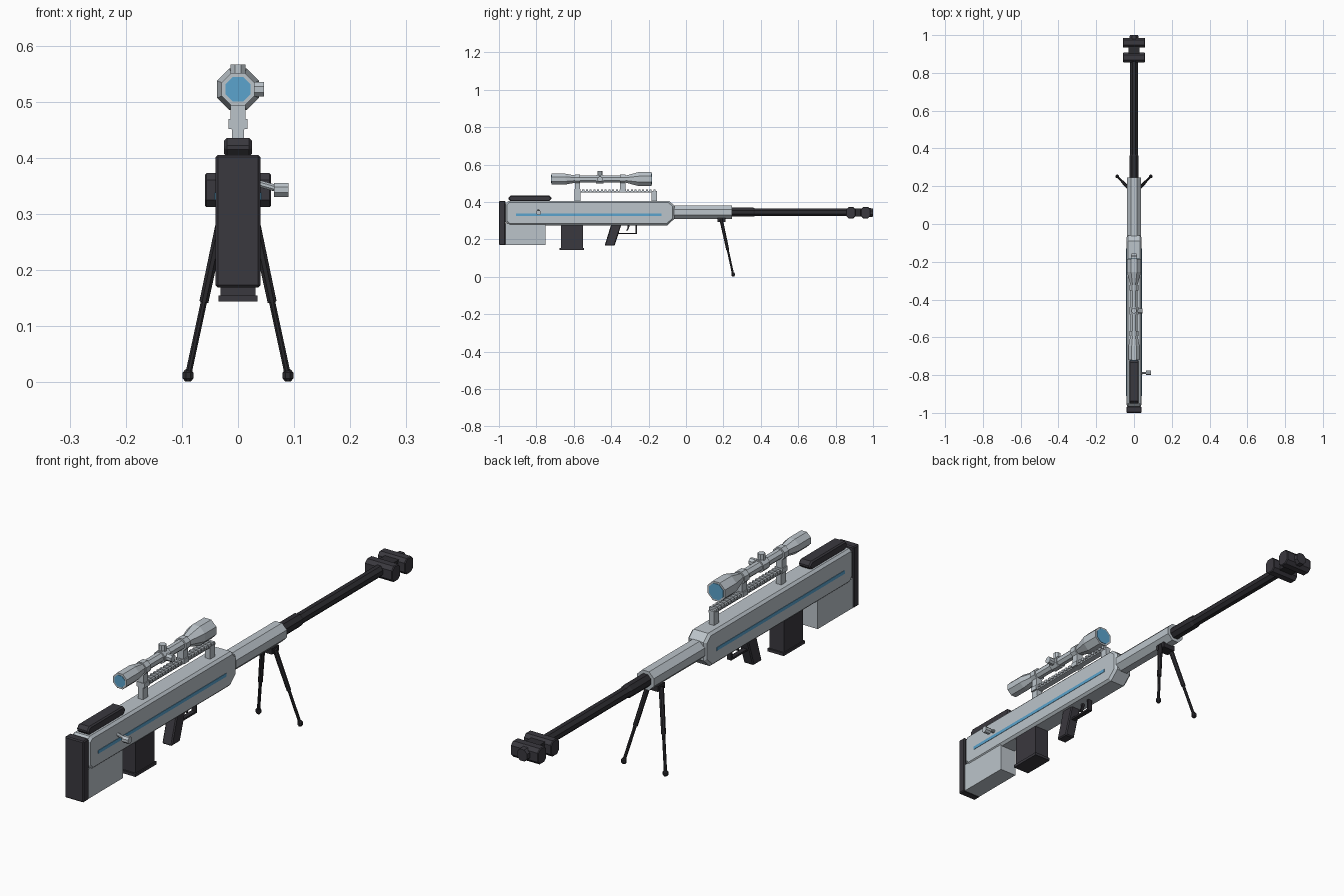
import bpy, bmesh, math
from mathutils import Vector

cube = bpy.data.objects.get("Cube")
if cube:
    bpy.data.objects.remove(cube, do_unlink=True)


def make_material(name, rgb):
    mat = bpy.data.materials.new(name)
    mat.use_nodes = True
    mat.diffuse_color = (*rgb, 1)
    mat.node_tree.nodes["Principled BSDF"].inputs["Base Color"].default_value = (*rgb, 1)
    return mat


GREY = make_material("light grey metal", (0.50, 0.55, 0.59))
DARK = make_material("dark rubber", (0.042, 0.04, 0.049))
BLACK = make_material("black metal", (0.027, 0.026, 0.031))
BLUE = make_material("blue", (0.105, 0.37, 0.61))


def finish(name, bm, mat, bevel=0):
    bmesh.ops.recalc_face_normals(bm, faces=bm.faces)
    mesh = bpy.data.meshes.new(name)
    bm.to_mesh(mesh)
    bm.free()
    mesh.materials.append(mat)
    obj = bpy.data.objects.new(name, mesh)
    bpy.context.collection.objects.link(obj)
    if bevel:
        mod = obj.modifiers.new("Bevel", "BEVEL")
        mod.width = bevel
        mod.segments = 1
        mod.limit_method = "ANGLE"
        mod.angle_limit = math.radians(60)
    return obj


def slab(name, outline, x0, x1, mat, bevel=0):
    """Extrude a side outline of (y, z) points across x."""
    bm = bmesh.new()
    face = bm.faces.new([bm.verts.new((x0, y, z)) for y, z in outline])
    ext = bmesh.ops.extrude_face_region(bm, geom=[face])["geom"]
    verts = [g for g in ext if isinstance(g, bmesh.types.BMVert)]
    bmesh.ops.translate(bm, verts=verts, vec=(x1 - x0, 0, 0))
    return finish(name, bm, mat, bevel)


def box(name, x, y, z, mat, bevel=0):
    outline = [(y[0], z[0]), (y[1], z[0]), (y[1], z[1]), (y[0], z[1])]
    return slab(name, outline, x[0], x[1], mat, bevel)


def chamfered(name, half_x, y, z, c, mat, bevel=0):
    """Box whose four edges along x are cut off."""
    (a, b), (d, e) = y, z
    outline = [(a + c, d), (b - c, d), (b, d + c), (b, e - c),
               (b - c, e), (a + c, e), (a, e - c), (a, d + c)]
    return slab(name, outline, -half_x, half_x, mat, bevel)


def turned(name, stations, start, direction, mat, sides=8):
    """Faceted solid along an axis; stations are (distance, flat radius)."""
    bm = bmesh.new()
    turn = Vector(direction).to_track_quat("Z", "Y")
    rings = []
    for dist, flat in stations:
        r = flat / math.cos(math.pi / sides)
        ring = []
        for i in range(sides):
            a = math.tau * (i + 0.5) / sides
            p = turn @ Vector((r * math.cos(a), r * math.sin(a), dist))
            ring.append(bm.verts.new(p + Vector(start)))
        rings.append(ring)
    for lo, hi in zip(rings, rings[1:]):
        for i in range(sides):
            j = (i + 1) % sides
            bm.faces.new((lo[i], lo[j], hi[j], hi[i]))
    bm.faces.new(rings[0])
    bm.faces.new(rings[-1])
    return finish(name, bm, mat)


def rod(name, p, q, r0, r1, mat, sides=8):
    d = Vector(q) - Vector(p)
    return turned(name, [(0, r0), (d.length, r1)], p, d, mat, sides)


ALONG = (0, 1, 0)

# Receiver and stock
slab("receiver", [(-0.965, 0.295), (-0.945, 0.275), (-0.10, 0.275), (-0.062, 0.31),
                  (-0.062, 0.38), (-0.09, 0.405), (-0.95, 0.405), (-0.965, 0.39)],
     -0.04, 0.04, GREY, 0.009)
box("lower_stock", (-0.036, 0.036), (-0.968, -0.752), (0.17, 0.285), GREY)
box("butt_pad", (-0.04, 0.04), (-1.0, -0.966), (0.169, 0.405), DARK, 0.004)
chamfered("cheek_rest", 0.025, (-0.95, -0.72), (0.402, 0.435), 0.013, DARK, 0.005)
for side in (-1, 1):
    box("side_stripe", sorted((side * 0.038, side * 0.0415)), (-0.91, -0.13),
        (0.325, 0.338), BLUE)

# Bolt handle, on the left of the model only
rod("bolt_arm", (0.034, -0.79, 0.355), (0.07, -0.788, 0.345), 0.006, 0.006, GREY)
rod("bolt_knob", (0.064, -0.788, 0.343), (0.09, -0.788, 0.343), 0.0125, 0.0125, GREY)

# Magazine
box("magazine", (-0.031, 0.031), (-0.668, -0.552), (0.15, 0.28), DARK)
box("magazine_base", (-0.035, 0.035), (-0.675, -0.546), (0.144, 0.155), DARK)

# Grip, trigger and guard
slab("grip", [(-0.435, 0.166), (-0.382, 0.166), (-0.345, 0.28), (-0.40, 0.28)],
     -0.021, 0.021, DARK, 0.004)
box("guard_bottom", (-0.009, 0.009), (-0.365, -0.263), (0.228, 0.235), BLACK)
box("guard_front", (-0.009, 0.009), (-0.27, -0.263), (0.228, 0.28), BLACK)
slab("trigger", [(-0.312, 0.28), (-0.30, 0.28), (-0.304, 0.262), (-0.314, 0.244),
                 (-0.319, 0.247), (-0.312, 0.262)], -0.005, 0.005, BLACK)

# Fore-end and barrel
turned("fore_end", [(0, 0.036), (0.312, 0.036)], (0, -0.065, 0.345), ALONG, GREY)
turned("barrel", [(0, 0.024), (0.13, 0.024), (0.14, 0.02), (0.64, 0.02)],
       (0, 0.23, 0.345), ALONG, BLACK)

# Muzzle brake
for y0, y1 in ((0.856, 0.907), (0.934, 0.986)):
    chamfered("brake_block", 0.059, (y0, y1), (0.312, 0.373), 0.013, DARK, 0.003)
box("brake_core", (-0.03, 0.03), (0.90, 0.94), (0.323, 0.365), BLACK)
turned("muzzle_tip", [(0, 0.025), (0.03, 0.022)], (0, 0.97, 0.343), ALONG, DARK)

# Bipod
box("bipod_mount", (-0.027, 0.027), (0.168, 0.21), (0.292, 0.314), BLACK)
for side in (-1, 1):
    hip = Vector((side * 0.026, 0.188, 0.305))
    foot = Vector((side * 0.089, 0.252, 0.012))
    knee = hip.lerp(foot, 0.55)
    rod("bipod_upper_leg", hip, knee, 0.009, 0.008, BLACK)
    rod("bipod_lower_leg", knee, foot, 0.0055, 0.0055, BLACK)
    turned("bipod_foot", [(-0.011, 0.005), (-0.005, 0.0095), (0.005, 0.0095), (0.011, 0.005)],
           foot, (0, 0, 1), BLACK)

# Sight rail on two posts
for y in (-0.58, -0.17):
    box("rail_post", (-0.011, 0.011), (y - 0.015, y + 0.015), (0.40, 0.453), GREY)
box("rail_base", (-0.012, 0.012), (-0.595, -0.155), (0.45, 0.459), GREY)
teeth = 22
for i in range(teeth):
    y = -0.595 + 0.44 * i / teeth
    box("rail_tooth", (-0.016, 0.016), (y, y + 0.011), (0.455, 0.467), GREY)

# Scope
AXIS_Z = 0.522
turned("scope_tube", [(0, 0.029), (0.075, 0.029), (0.135, 0.018), (0.395, 0.018),
                      (0.465, 0.037), (0.535, 0.037)], (0, -0.72, AXIS_Z), ALONG, GREY)
turned("eyepiece_lens", [(0, 0.022), (0.004, 0.022)], (0, -0.722, AXIS_Z), ALONG, BLUE)
turned("objective_lens", [(0, 0.030), (0.004, 0.030)], (0, -0.187, AXIS_Z), ALONG, BLUE)
for y in (-0.58, -0.338):
    turned("scope_ring", [(0, 0.024), (0.028, 0.024)], (0, y - 0.014, AXIS_Z), ALONG, GREY)
    box("ring_neck", (-0.013, 0.013), (y - 0.014, y + 0.014), (0.46, 0.505), GREY)
    box("ring_clamp", (-0.017, 0.017), (y - 0.016, y + 0.016), (0.451, 0.469), GREY)
turned("turret_body", [(0, 0.023), (0.04, 0.023)], (0, -0.48, AXIS_Z), ALONG, GREY)
rod("top_turret", (0, -0.46, AXIS_Z), (0, -0.46, 0.566), 0.013, 0.013, GREY)
rod("side_turret", (0, -0.46, AXIS_Z), (0.046, -0.46, AXIS_Z), 0.013, 0.013, GREY)
